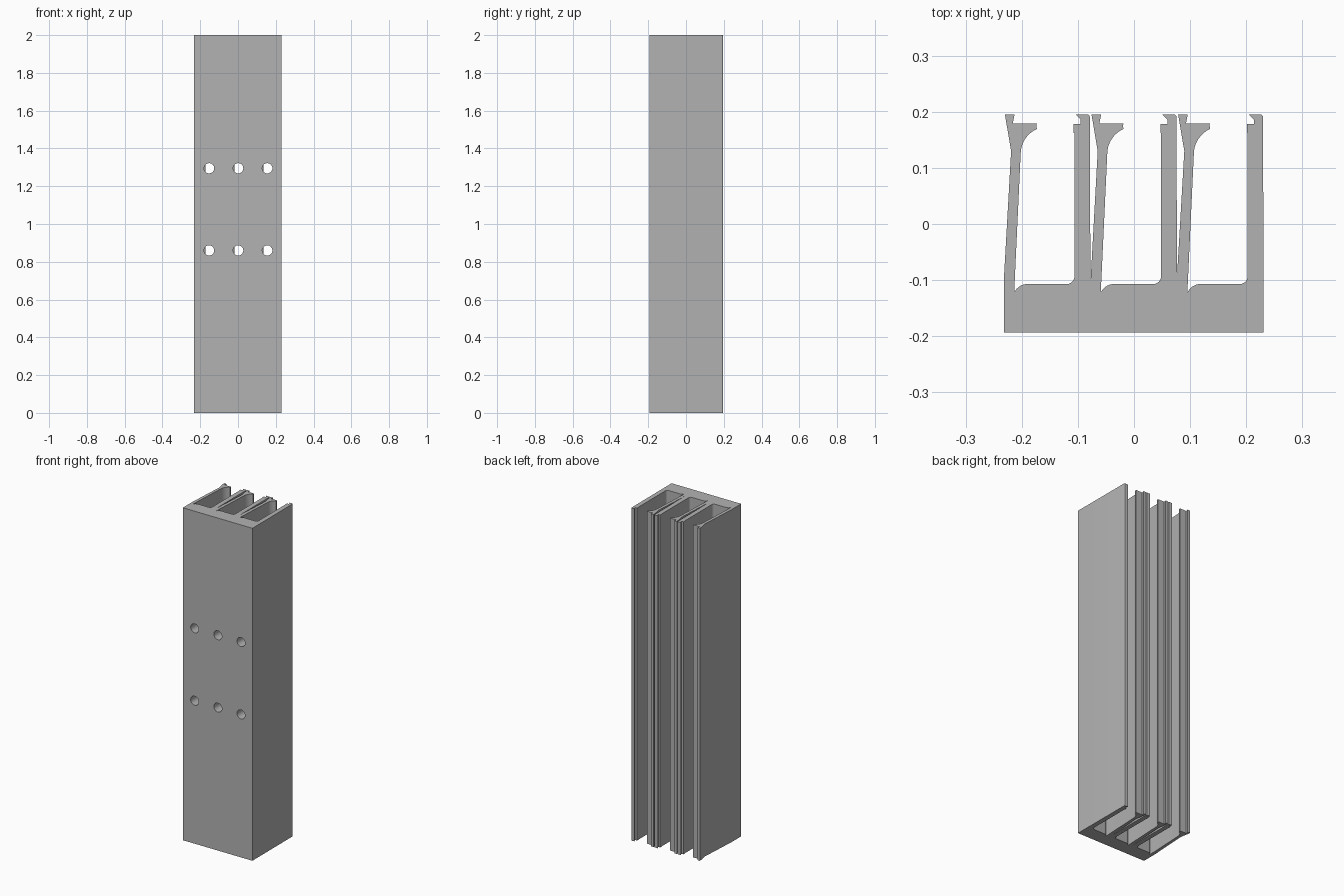
import bpy
import bmesh
import math
from mathutils import Matrix

cube = bpy.data.objects.get("Cube")
if cube:
    bpy.data.objects.remove(cube, do_unlink=True)

HEIGHT = 2.0
LEFT, RIGHT = -0.232, 0.231
FRONT, BACK = -0.193, 0.195
PITCH = (RIGHT - LEFT) / 3
FLOOR = -0.107

grey = bpy.data.materials.new("plain grey")
grey.use_nodes = True
colour = (0.45, 0.45, 0.45, 1)
grey.diffuse_color = colour
grey.node_tree.nodes["Principled BSDF"].inputs["Base Color"].default_value = colour


def arc(cx, cy, rx, ry, start, end, steps=8):
    """Points along an elliptical arc, angles in degrees."""
    angles = [math.radians(start + (end - start) * i / steps) for i in range(steps + 1)]
    return [(cx + rx * math.cos(a), cy + ry * math.sin(a)) for a in angles]


def channel(x, slit):
    """Outline of one channel: leaning spring arm, floor, then upright wall."""
    # Outer face of the arm, forked tip and flared catch
    arm = [(0, slit), (0.013, 0.13), (0.002, BACK), (0.019, BACK),
           (0.016, 0.179), (0.059, 0.179), (0.058, 0.176)]
    arm += arc(0.08, 0.125, 0.05, 0.049, 115, 180)
    # Relief notch at the arm root and rounded floor corners
    floor = [(0.019, -0.11), (0.019, -0.121)]
    floor += arc(0.042, -0.131, 0.025, 0.024, 150, 90, 6)
    floor += arc(0.112, FLOOR + 0.014, 0.014, 0.014, -90, 0, 6)
    # Upright wall with a small hooked lip
    wall = [(0.126, 0.162), (0.1245, 0.162), (0.1245, 0.178), (0.137, 0.178),
            (0.137, 0.186), (0.128, BACK)]
    wall += arc(PITCH - 0.005, BACK - 0.005, 0.004, 0.005, 90, 0, 4)
    return [(x + px, py) for px, py in arm + floor + wall]


# Cross-section of the whole rail, swept upwards
outline = [(LEFT, FRONT)]
for i, slit in enumerate((-0.1, -0.107, -0.093)):
    outline += channel(LEFT + i * PITCH, slit)
outline.append((RIGHT, FRONT))

bm = bmesh.new()
base = bm.faces.new([bm.verts.new((x, y, 0)) for x, y in outline])
sweep = bmesh.ops.extrude_face_region(bm, geom=[base])
tops = [v for v in sweep["geom"] if isinstance(v, bmesh.types.BMVert)]
bmesh.ops.translate(bm, verts=tops, vec=(0, 0, HEIGHT))
bmesh.ops.recalc_face_normals(bm, faces=bm.faces)
mesh = bpy.data.meshes.new("channel_rail")
bm.to_mesh(mesh)
bm.free()
mesh.materials.append(grey)
rail = bpy.data.objects.new("channel_rail", mesh)
bpy.context.collection.objects.link(rail)

# Mounting holes through the front plate, two rows of three
bm = bmesh.new()
turn = Matrix.Rotation(math.pi / 2, 4, "X")
for z in (0.86, 1.295):
    for x in (-0.153, 0.001, 0.155):
        bmesh.ops.create_cone(bm, cap_ends=True, segments=32, radius1=0.027,
                              radius2=0.027, depth=0.16,
                              matrix=Matrix.Translation((x, -0.17, z)) @ turn)
cut_mesh = bpy.data.meshes.new("hole_cutter")
bm.to_mesh(cut_mesh)
bm.free()
cut_mesh.materials.append(grey)
cutter = bpy.data.objects.new("hole_cutter", cut_mesh)
bpy.context.collection.objects.link(cutter)
cutter.hide_render = True

cut = rail.modifiers.new("mounting_holes", "BOOLEAN")
cut.operation = "DIFFERENCE"
cut.solver = "EXACT"
cut.object = cutter

# Bake the cut and remove the cutter
bpy.ops.object.select_all(action="DESELECT")
rail.select_set(True)
bpy.context.view_layer.objects.active = rail
bpy.ops.object.modifier_apply(modifier=cut.name)
bpy.data.objects.remove(cutter, do_unlink=True)
bpy.ops.object.shade_smooth_by_angle(angle=math.radians(25))
